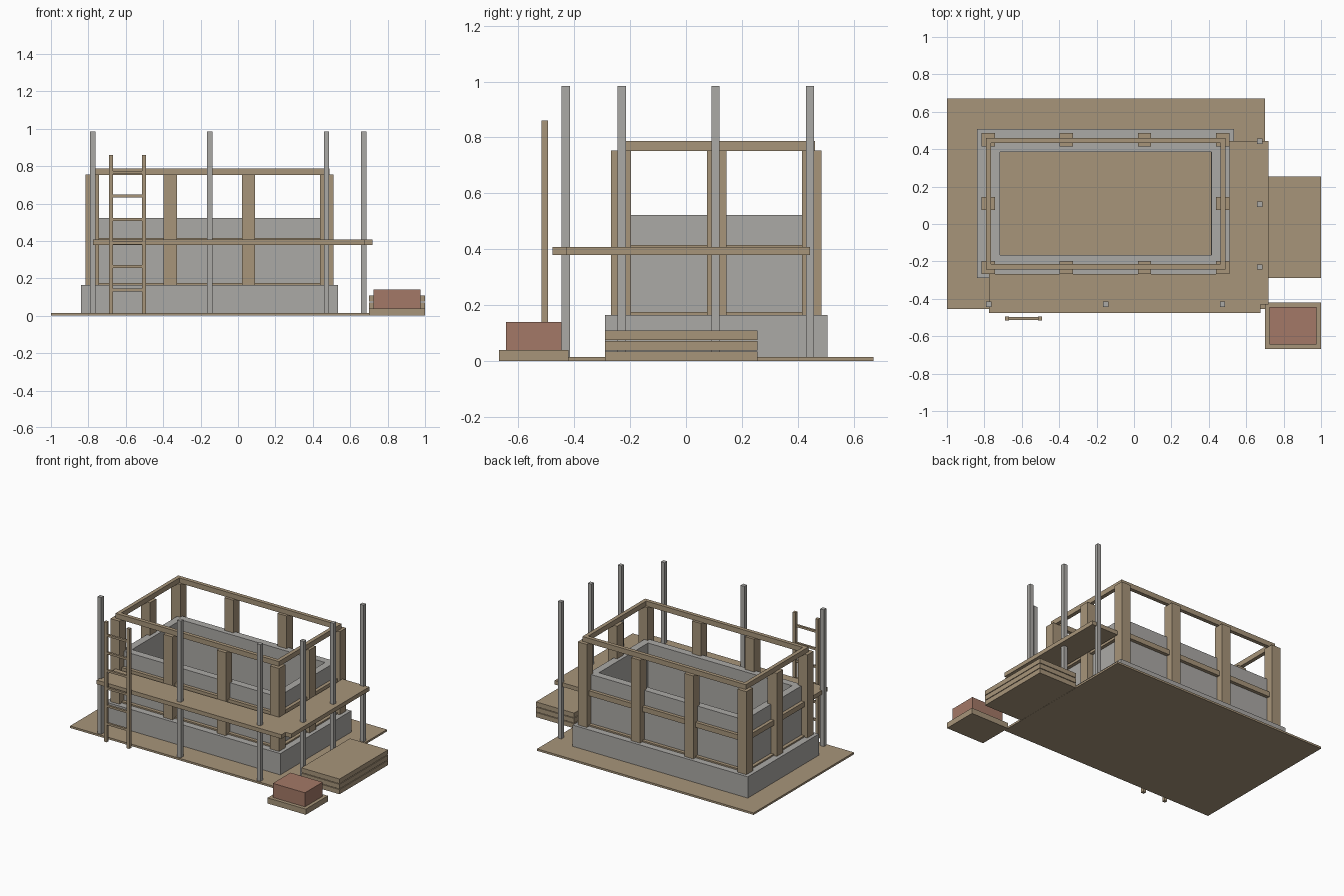
import bpy

default = bpy.data.objects.get("Cube")
if default:
    bpy.data.objects.remove(default, do_unlink=True)


def material(name, rgb):
    m = bpy.data.materials.new(name)
    m.use_nodes = True
    m.diffuse_color = (*rgb, 1)
    m.node_tree.nodes["Principled BSDF"].inputs["Base Color"].default_value = (*rgb, 1)
    return m


WOOD = material("tan wood", (0.39, 0.30, 0.195))
GREY = material("grey concrete", (0.41, 0.40, 0.38))
BRICK = material("brick red", (0.37, 0.19, 0.135))


def mesh_object(name, verts, faces, mat):
    mesh = bpy.data.meshes.new(name)
    mesh.from_pydata(verts, [], faces)
    mesh.materials.append(mat)
    obj = bpy.data.objects.new(name, mesh)
    bpy.context.collection.objects.link(obj)
    return obj


def box(name, x, y, z, mat):
    verts = [(a, b, c) for c in z for b in y for a in x]
    faces = [(0, 2, 3, 1), (4, 5, 7, 6), (0, 1, 5, 4),
             (2, 6, 7, 3), (0, 4, 6, 2), (1, 3, 7, 5)]
    return mesh_object(name, verts, faces, mat)


def ring(name, x, y, inset, z, mat):
    """Rectangular frame with a wall thickness of inset."""
    verts = []
    for h in z:
        for d in (0, inset):
            verts += [(x[0] + d, y[0] + d, h), (x[1] - d, y[0] + d, h),
                      (x[1] - d, y[1] - d, h), (x[0] + d, y[1] - d, h)]
    faces = []
    for i in range(4):
        j = (i + 1) % 4
        faces += [(i, j, 8 + j, 8 + i), (4 + j, 4 + i, 12 + i, 12 + j),
                  (8 + i, 8 + j, 12 + j, 12 + i), (j, i, 4 + i, 4 + j)]
    return mesh_object(name, verts, faces, mat)


def around(c, width):
    return (c - width / 2, c + width / 2)


# Ground sheet, plinth and walls
box("ground_board", (-1, 0.70), (-0.455, 0.67), (0, 0.014), WOOD)
ring("foundation_plinth", (-0.84, 0.535), (-0.29, 0.507), 0.123, (0.005, 0.165), GREY)
ring("wall", (-0.768, 0.466), (-0.218, 0.437), 0.052, (0.165, 0.522), GREY)

# Horizontal timber bands and top frame
for name, z in (("lower_band", (0.14, 0.175)), ("middle_band", (0.38, 0.416)),
                ("top_frame", (0.752, 0.788))):
    ring(name, (-0.792, 0.49), (-0.242, 0.461), 0.027, z, WOOD)

# Timber posts around the wall
xs = (-0.779, -0.362, 0.056, 0.474)
ys = (-0.232, 0.110, 0.450)
for i, px in enumerate(xs):
    for j, py in enumerate(ys):
        if i in (0, 3) or j in (0, 2):
            box(f"timber_post_{i}_{j}", around(px, 0.071), around(py, 0.071),
                (0.165, 0.754), WOOD)

# Scaffold decks and poles
box("front_deck", (-0.775, 0.675), (-0.477, -0.267), (0.379, 0.408), WOOD)
box("side_deck", (0.51, 0.72), (-0.43, 0.444), (0.379, 0.408), WOOD)
poles = [(px, -0.43) for px in (-0.777, -0.152, 0.473)]
poles += [(0.672, py) for py in (-0.23, 0.106, 0.443)]
for i, (px, py) in enumerate(poles):
    box(f"scaffold_pole_{i}", around(px, 0.029), around(py, 0.029), (0.01, 0.984), GREY)

# Ladder
for side, px in (("right", -0.68), ("left", -0.503)):
    box(f"ladder_rail_{side}", around(px, 0.022), around(-0.505, 0.022), (0.01, 0.86), WOOD)
for i in range(6):
    box(f"ladder_rung_{i}", (-0.68, -0.503), around(-0.505, 0.015),
        around(0.138 + i * 0.1255, 0.015), WOOD)

# Stack of boards
for i in range(3):
    z = 0.001 + i * 0.0375
    box(f"stacked_board_{i}", (0.70, 1.0), (-0.29, 0.255), (z, z + 0.033), WOOD)

# Pallet with bricks
box("pallet", (0.70, 1.0), (-0.668, -0.42), (0, 0.04), WOOD)
box("brick_pile", (0.724, 0.976), (-0.643, -0.445), (0.04, 0.14), BRICK)
